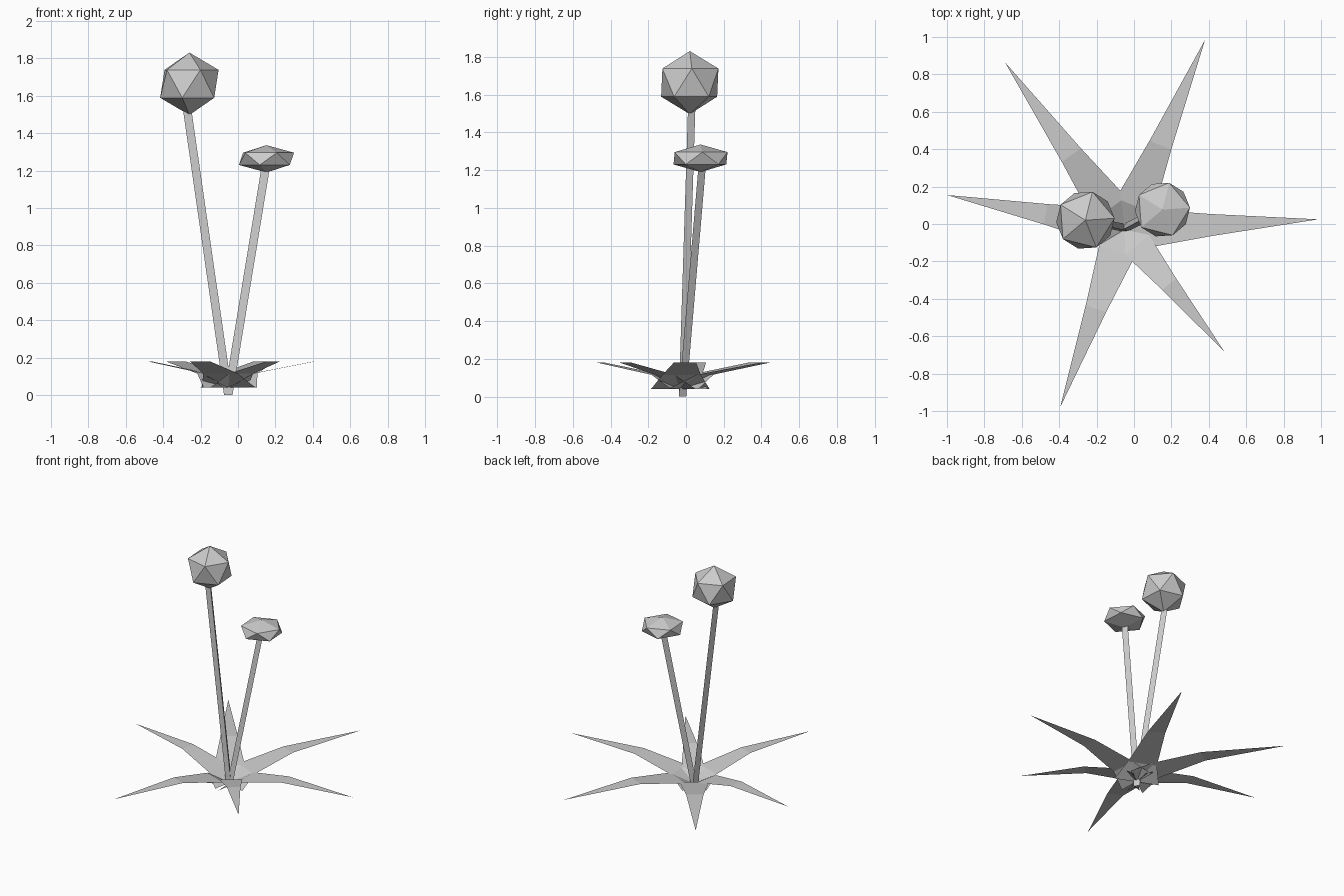
import bpy, bmesh, math
from mathutils import Vector, Matrix

cube = bpy.data.objects.get("Cube")
if cube:
    bpy.data.objects.remove(cube, do_unlink=True)

# One flat grey for the whole plant
grey = bpy.data.materials.new("light_grey")
grey.use_nodes = True
colour = (0.6, 0.6, 0.6, 1)
grey.diffuse_color = colour
grey.node_tree.nodes["Principled BSDF"].inputs["Base Color"].default_value = colour


def finish(name, bm):
    mesh = bpy.data.meshes.new(name)
    bm.to_mesh(mesh)
    bm.free()
    mesh.materials.append(grey)
    obj = bpy.data.objects.new(name, mesh)
    bpy.context.collection.objects.link(obj)
    return obj


def flower_head(name, centre, radius, half_height):
    bm = bmesh.new()
    bmesh.ops.create_icosphere(bm, subdivisions=1, radius=1)
    bmesh.ops.transform(bm, verts=bm.verts, matrix=(
        Matrix.Translation(centre)
        @ Matrix.Diagonal((radius, radius, half_height, 1))
        @ Matrix.Rotation(math.radians(4), 4, "Z")))
    finish(name, bm)


def stem(name, start, end, radius=0.026):
    # Three-sided rod with a flat face to the front
    start, end = Vector(start), Vector(end)
    axis = end - start
    bm = bmesh.new()
    bottom, top = [], []
    for k in range(3):
        a = math.radians(90 + 120 * k)
        offset = Vector((radius * math.cos(a), radius * math.sin(a), 0))
        bottom.append(bm.verts.new(start + offset))
        top.append(bm.verts.new(start + axis + offset))
    for k in range(3):
        n = (k + 1) % 3
        bm.faces.new((bottom[k], bottom[n], top[n], top[k]))
    bm.faces.new(bottom[::-1])
    bm.faces.new(top)
    finish(name, bm)


def leaf(name, root, tip):
    # Thin blade: wide root, raised shoulder, level pointed end
    along = Vector((tip[0] - root.x, tip[1] - root.y, 0))
    side = Vector((-along.y, along.x, 0))
    rows = [(0.0, 0.15, 0.04), (0.125, 0.098, 0.115), (0.445, 0.057, 0.18)]
    bm = bmesh.new()
    pairs = []
    for reach, half, z in rows:
        mid = root + along * reach + Vector((0, 0, z))
        pairs.append([bm.verts.new(mid - side * half), bm.verts.new(mid + side * half)])
    for (a, b), (c, d) in zip(pairs, pairs[1:]):
        bm.faces.new((a, c, d, b))
    point = bm.verts.new(root + along + Vector((0, 0, 0.18)))
    bm.faces.new((pairs[-1][0], point, pairs[-1][1]))
    finish(name, bm)


# Leaf rosette
root = Vector((-0.05, -0.03, 0))
tips = [(0.985, 0.025), (0.38, 0.985), (-0.69, 0.865),
        (-1.0, 0.155), (-0.395, -0.98), (0.485, -0.685)]
for i, tip in enumerate(tips):
    leaf(f"leaf_{i + 1}", root, tip)

# Stems and flower heads
foot = (-0.052, -0.025, 0)
stem("tall_stem", foot, (-0.278, 0.025, 1.57))
stem("short_stem", foot, (0.15, 0.08, 1.23))
flower_head("round_head", (-0.26, 0.02, 1.664), 0.175, 0.167)
flower_head("flat_head", (0.152, 0.077, 1.263), 0.165, 0.073)
